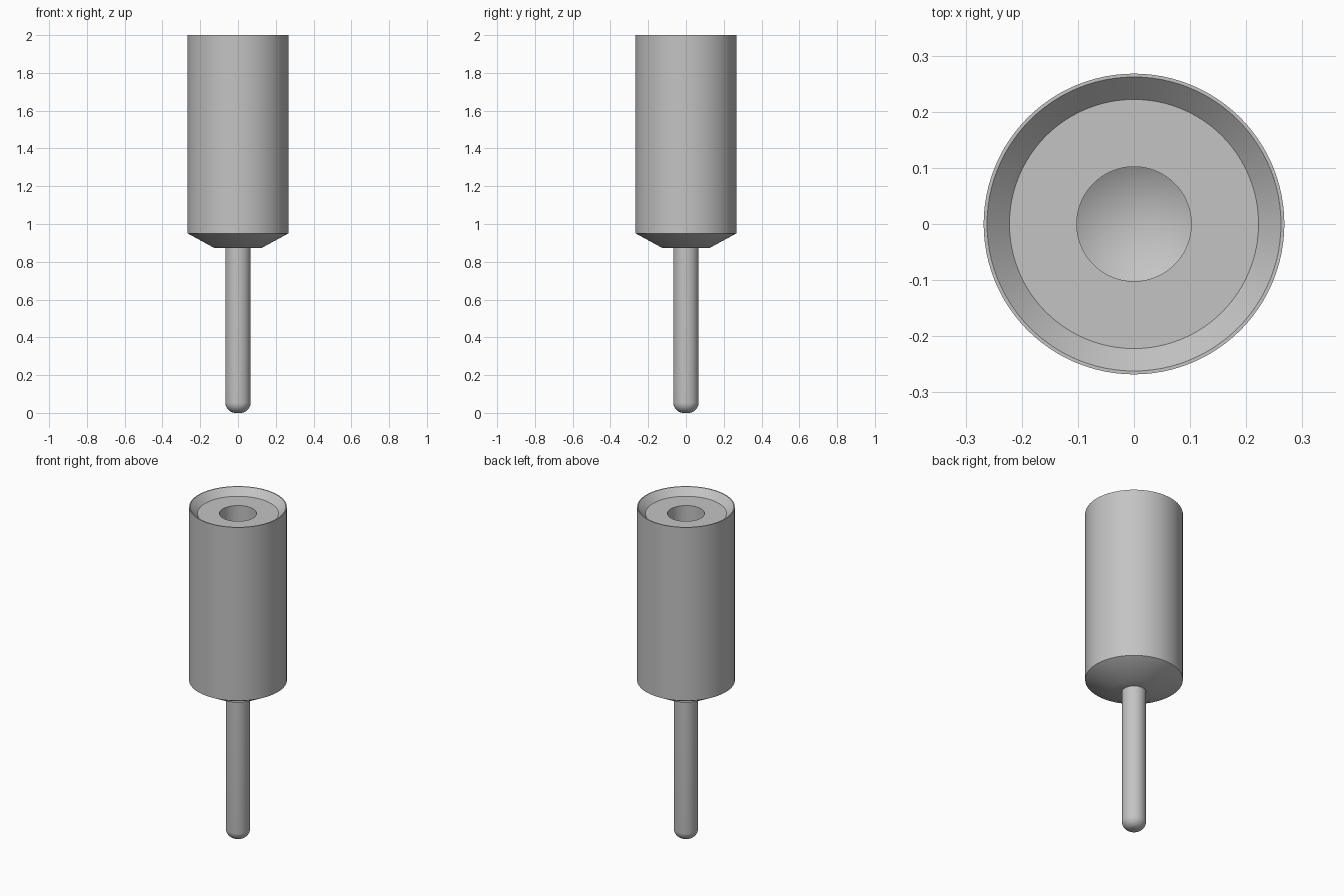
import bpy
import math

cube = bpy.data.objects.get("Cube")
if cube:
    bpy.data.objects.remove(cube, do_unlink=True)

SEGMENTS = 96

metal = bpy.data.materials.new("grey metal")
metal.use_nodes = True
colour = (0.55, 0.55, 0.55, 1)
metal.diffuse_color = colour
metal.node_tree.nodes["Principled BSDF"].inputs["Base Color"].default_value = colour


def lathe(name, profile):
    """Spin an (r, z) outline around the z axis; r = 0 makes a pole."""
    verts, faces, rings = [], [], []
    for r, z in profile:
        n = 1 if r == 0 else SEGMENTS
        rings.append([len(verts) + i for i in range(n)])
        for i in range(n):
            a = 2 * math.pi * i / SEGMENTS
            verts.append((r * math.cos(a), r * math.sin(a), z))
    for low, high in zip(rings, rings[1:]):
        for i in range(SEGMENTS):
            j = (i + 1) % SEGMENTS
            quad = [low[i % len(low)], low[j % len(low)],
                    high[j % len(high)], high[i % len(high)]]
            faces.append(list(dict.fromkeys(quad)))
    mesh = bpy.data.meshes.new(name)
    mesh.from_pydata(verts, [], faces)
    mesh.materials.append(metal)
    obj = bpy.data.objects.new(name, mesh)
    bpy.context.collection.objects.link(obj)
    bpy.ops.object.select_all(action='DESELECT')
    obj.select_set(True)
    bpy.context.view_layer.objects.active = obj
    bpy.ops.object.shade_smooth_by_angle(angle=math.radians(29))
    return obj


# Pin with a rounded tip, running up into the body
pin_r, round_r = 0.067, 0.055
tip = [(pin_r - round_r + round_r * math.sin(a), round_r - round_r * math.cos(a))
       for a in (math.pi / 2 * i / 10 for i in range(11))]
lathe("pin", [(0, 0)] + tip + [(pin_r, 0.9), (0, 0.9)])

# Body: tapered underside, straight wall, bevelled recess, drilled hole
lathe("body", [
    (0, 0.873), (0.125, 0.873), (0.268, 0.951), (0.268, 2.0),
    (0.262, 2.0), (0.222, 1.96), (0.102, 1.96),
    (0.102, 1.5), (0, 1.44),
])
